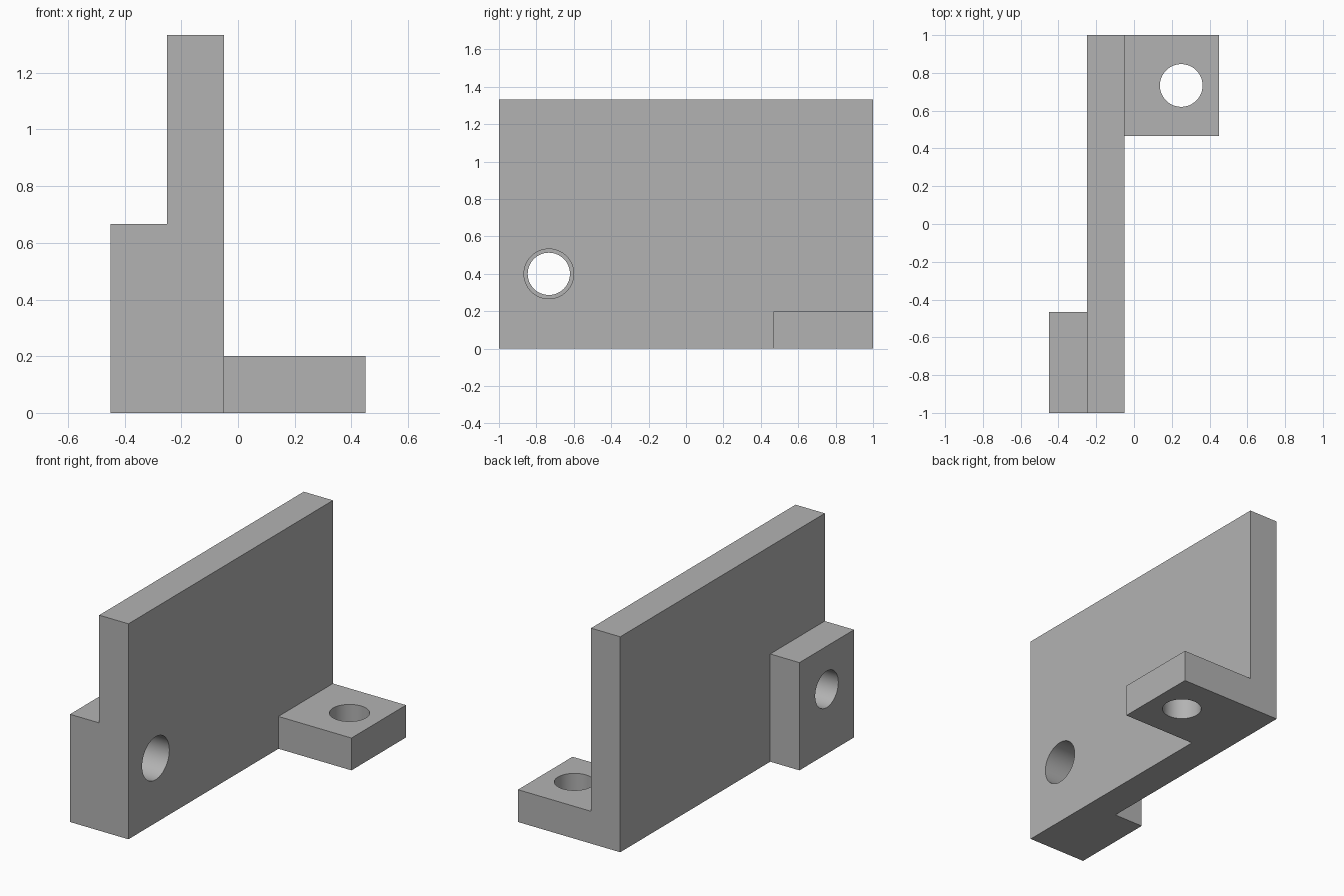
import bpy
import bmesh
import math
from mathutils import Matrix, Vector

default = bpy.data.objects.get("Cube")
if default:
    bpy.data.objects.remove(default, do_unlink=True)

grey = bpy.data.materials.new("plain_grey")
grey.use_nodes = True
colour = (0.45, 0.45, 0.45, 1)
grey.diffuse_color = colour
grey.node_tree.nodes["Principled BSDF"].inputs["Base Color"].default_value = colour


def add_object(name, bm):
    mesh = bpy.data.meshes.new(name)
    bm.to_mesh(mesh)
    bm.free()
    mesh.materials.append(grey)
    obj = bpy.data.objects.new(name, mesh)
    bpy.context.collection.objects.link(obj)
    return obj


def box(name, low, high):
    low, high = Vector(low), Vector(high)
    bm = bmesh.new()
    bmesh.ops.create_cube(bm, size=1, matrix=Matrix.Translation((low + high) / 2)
                          @ Matrix.Diagonal((*(high - low), 1)))
    return add_object(name, bm)


def cylinder(name, centre, radius, depth, axis):
    turn = Matrix.Rotation(math.pi / 2, 4, "Y") if axis == "X" else Matrix()
    bm = bmesh.new()
    bmesh.ops.create_cone(bm, cap_ends=True, segments=64, radius1=radius, radius2=radius,
                          depth=depth, matrix=Matrix.Translation(centre) @ turn)
    return add_object(name, bm)


def combine(target, tool, operation):
    tool.hide_render = True
    mod = target.modifiers.new(tool.name, "BOOLEAN")
    mod.solver = "EXACT"
    mod.operation = operation
    mod.object = tool
    bpy.context.view_layer.objects.active = target
    bpy.ops.object.modifier_apply(modifier=mod.name)
    bpy.data.objects.remove(tool, do_unlink=True)


height = 4 / 3
tab = 8 / 15          # length of both mounting tabs along y
hole_y = 1 - tab / 2

# Upright wall, with a boss on its right side and a foot on its left side
bracket = box("mounting_bracket", (-0.25, -1, 0), (-0.05, 1, height))
combine(bracket, box("boss", (-0.45, -1, 0), (-0.15, -1 + tab, height / 2)), "UNION")
combine(bracket, box("foot", (-0.15, 1 - tab, 0), (0.45, 1, 0.2)), "UNION")

# Screw holes: a stepped one through wall and boss, a plain one through the foot
combine(bracket, cylinder("boss_hole", (-0.25, -hole_y, 0.4), 0.113, 1, "X"), "DIFFERENCE")
combine(bracket, cylinder("wall_hole", (-0.10, -hole_y, 0.4), 0.133, 0.3, "X"), "DIFFERENCE")
combine(bracket, cylinder("foot_hole", (0.25, hole_y, 0.1), 0.113, 1, "Z"), "DIFFERENCE")

# Smooth hole walls with sharp corners
bpy.ops.object.select_all(action="DESELECT")
bracket.select_set(True)
bpy.context.view_layer.objects.active = bracket
bpy.ops.object.shade_smooth_by_angle(angle=math.radians(30))
